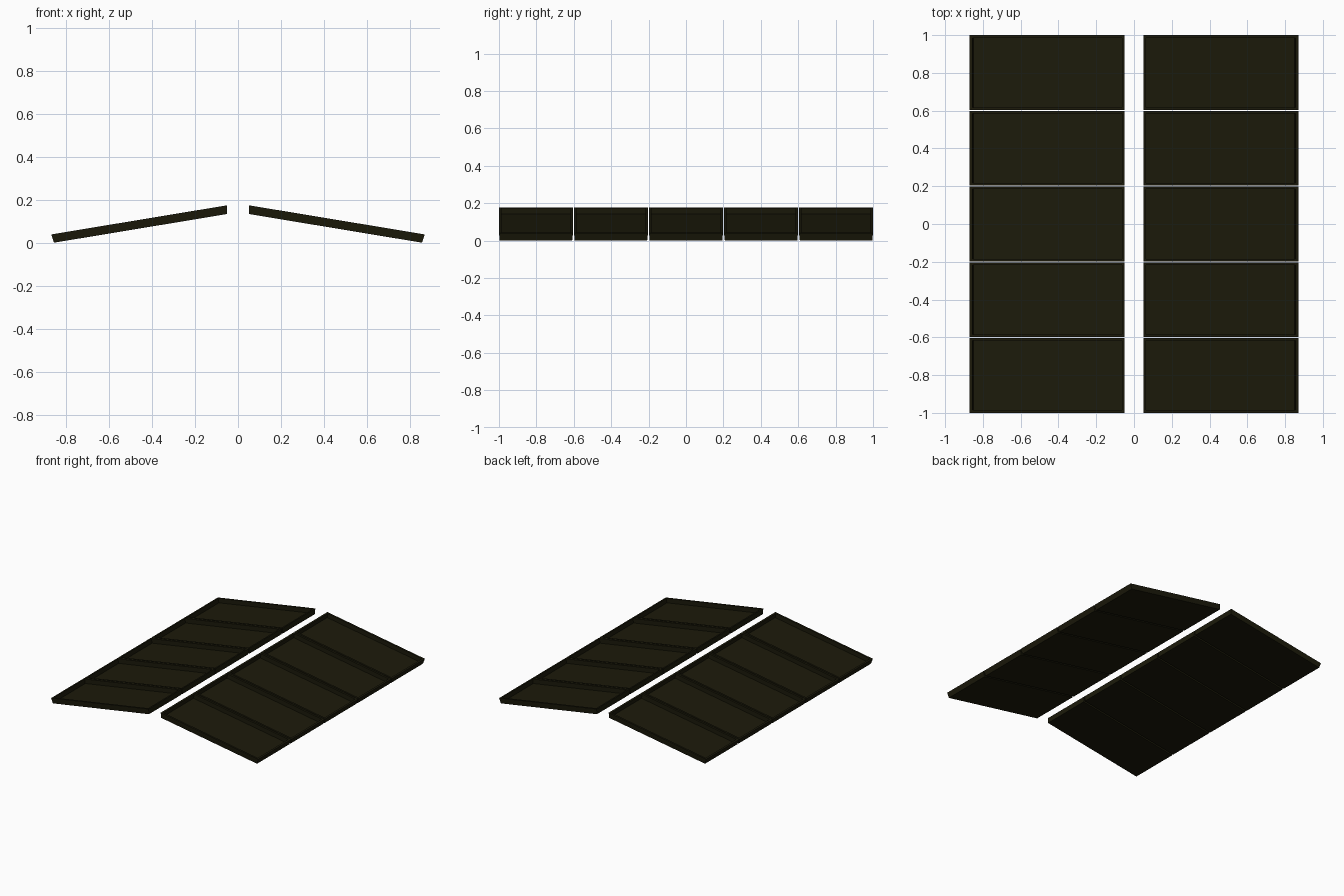
import bpy, bmesh, math
from mathutils import Matrix, Vector

if "Cube" in bpy.data.objects:
    bpy.data.objects.remove(bpy.data.objects["Cube"])

def mat(name, c):
    m = bpy.data.materials.new(name)
    m.diffuse_color = (*c, 1)
    m.use_nodes = True
    m.node_tree.nodes["Principled BSDF"].inputs["Base Color"].default_value = m.diffuse_color
    return m

FRAME = mat("dark frame", (0.011, 0.010, 0.003))
CELLS = mat("dark olive cells", (0.0115, 0.0105, 0.0032))

TILT = math.atan2(0.135, 0.815)
LENGTH, WIDTH, THICK = 0.830, 0.396, 0.040
BORDER, RECESS, TAPER = 0.014, 0.033, 0.006

def panel(name, side, y):
    bm = bmesh.new()
    bmesh.ops.create_cube(bm, size=1, matrix=Matrix.Diagonal((LENGTH, WIDTH, THICK, 1)))
    bm.normal_update()
    top = max(bm.faces, key=lambda f: f.normal.z)
    # underside a little smaller than the top
    for v in bm.verts:
        if v.co.z < 0:
            v.co.x -= math.copysign(TAPER, v.co.x)
            v.co.y -= math.copysign(TAPER * 0.7, v.co.y)
    # frame rim, then a deep tray holding the cell surface
    bmesh.ops.inset_region(bm, faces=[top], thickness=BORDER, use_even_offset=True)
    sunk = bmesh.ops.extrude_discrete_faces(bm, faces=[top])["faces"][0]
    for v in sunk.verts:
        v.co.z -= RECESS
    sunk.material_index = 1
    bmesh.ops.recalc_face_normals(bm, faces=bm.faces)
    me = bpy.data.meshes.new(name)
    bm.to_mesh(me)
    bm.free()
    me.materials.append(FRAME)
    me.materials.append(CELLS)
    ob = bpy.data.objects.new(name, me)
    bpy.context.collection.objects.link(ob)
    ob.location = (side * 0.4570, y, 0.0880)
    ob.rotation_euler = (0, side * TILT, 0)

# two slopes of five panels each
for side in (-1, 1):
    for i in range(5):
        panel(f"panel_{'left' if side < 0 else 'right'}_{i + 1}", side, (i - 2) * 0.401)
